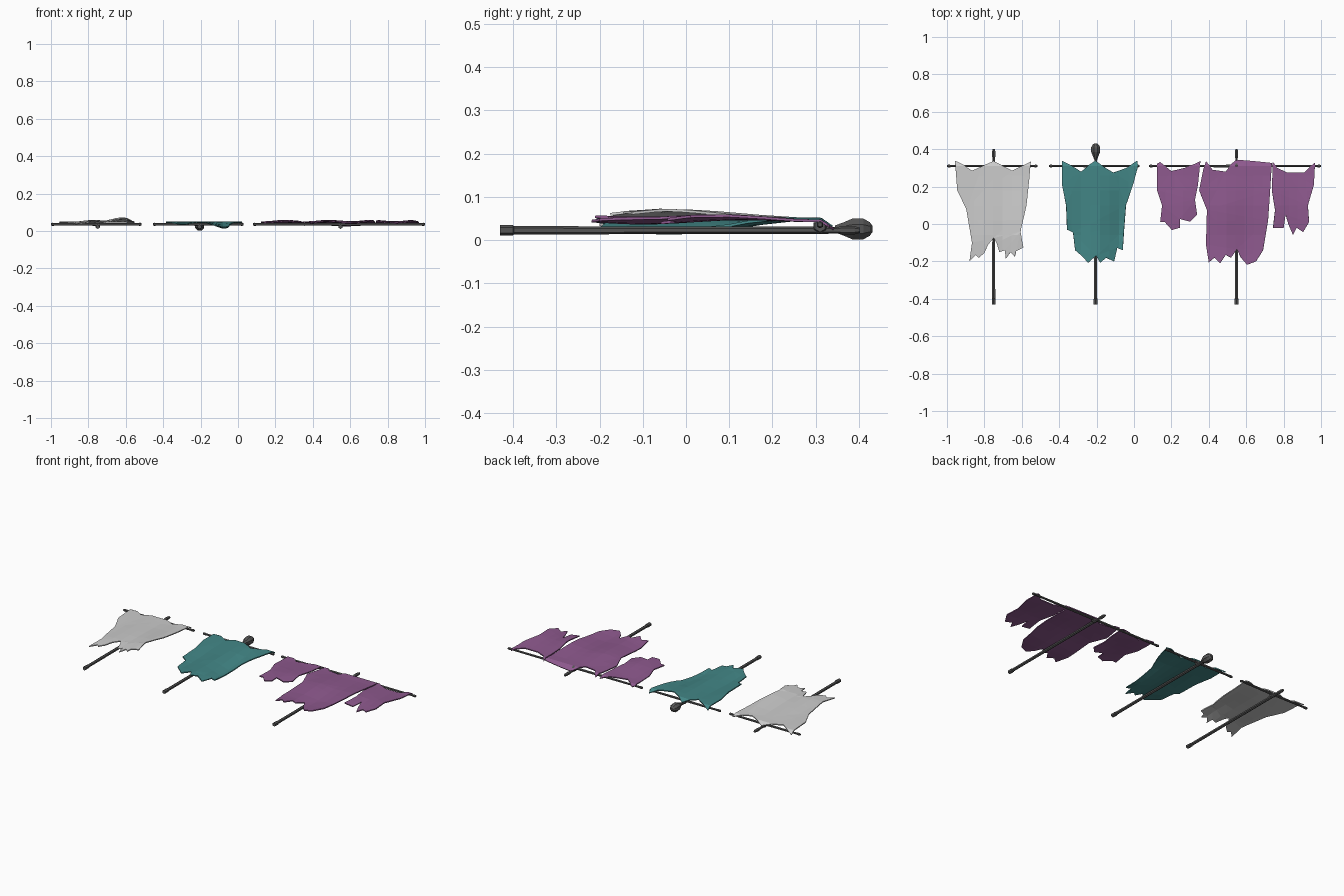
import bpy, bmesh, math
from mathutils import Vector

if "Cube" in bpy.data.objects:
    bpy.data.objects.remove(bpy.data.objects["Cube"])


def material(name, rgb):
    m = bpy.data.materials.new(name)
    m.diffuse_color = (*rgb, 1)
    m.use_nodes = True
    m.node_tree.nodes["Principled BSDF"].inputs["Base Color"].default_value = m.diffuse_color
    return m


WOOD = material("dark_wood", (0.09, 0.09, 0.09))
TEAL = material("teal_cloth", (0.055, 0.24, 0.24))
PURPLE = material("purple_cloth", (0.27, 0.10, 0.27))


def finish(bm, name, mat):
    bmesh.ops.recalc_face_normals(bm, faces=bm.faces)
    me = bpy.data.meshes.new(name)
    bm.to_mesh(me)
    bm.free()
    ob = bpy.data.objects.new(name, me)
    bpy.context.collection.objects.link(ob)
    if mat:
        me.materials.append(mat)
    return ob


def rod(name, start, axis, profile, sides=6):
    """Lathed stick: profile is (distance along axis, radius)."""
    bm = bmesh.new()
    start, axis = Vector(start), Vector(axis)
    up = Vector((0, 0, 1))
    side = axis.cross(up)
    rings = []
    for d, r in profile:
        rings.append([bm.verts.new(start + axis * d + r * (
            side * math.cos(math.tau * (i + .5) / sides) + up * math.sin(math.tau * (i + .5) / sides)))
            for i in range(sides)])
    for a, b in zip(rings, rings[1:]):
        for i in range(sides):
            j = (i + 1) % sides
            bm.faces.new((a[i], a[j], b[j], b[i]))
    bm.faces.new(rings[0])
    bm.faces.new(rings[-1])
    return finish(bm, name, WOOD)


def cloth(name, outline, height, mat):
    """Ragged flat outline, cut into a grid, given folds and thickness."""
    bm = bmesh.new()
    bm.faces.new([bm.verts.new((x, y, 0)) for x, y in outline])
    bmesh.ops.triangulate(bm, faces=bm.faces[:])
    xs = [p[0] for p in outline]
    n = max(4, round((max(xs) - min(xs)) / .05))
    cuts = [((min(xs) + (max(xs) - min(xs)) * i / n, 0, 0), (1, 0, 0)) for i in range(1, n)]
    cuts += [((0, y, 0), (0, 1, 0)) for y in (.31, .26, .18, .1, .02, -.06, -.14)]
    for co, no in cuts:
        bmesh.ops.bisect_plane(bm, geom=bm.verts[:] + bm.edges[:] + bm.faces[:],
                               dist=1e-4, plane_co=co, plane_no=no)
    for v in bm.verts:
        # cloth tips curl down over the crossbar
        v.co.z = height(v.co.x, v.co.y) - max(0, v.co.y - .312) * .7
    ob = finish(bm, name, mat)
    if ob.data.polygons[0].normal.z < 0:
        ob.data.flip_normals()
    s = ob.modifiers.new("thickness", 'SOLIDIFY')
    s.thickness = .006
    s.offset = 0
    return ob


def hang(y):
    """0 at the crossbar, 1 in the lower half of the cloth."""
    t = min(1, max(0, (.3 - y) / .33))
    return t * t * (3 - 2 * t)


def bump(x, centre, width):
    return math.exp(-((x - centre) / width) ** 2)


def grey_height(x, y):
    return (.049 + hang(y) * (.024 * bump(x, -.62, .07) + .01 * bump(x, -.78, .06) - .003)
            - .09 * max(0, -.08 - y))


def teal_height(x, y):
    return .049 + hang(y) * (.007 * math.cos((x + .2) * 34) - .007 - .024 * bump(x, -.065, .05)) * (1 if y > -.1 else .85)


def purple_height(x, y):
    return .049 + .006 * math.sin(x * 27 + 1) * hang(y) + .004 * math.sin(y * 16)


# frames: pole, crossbar and lashing for each banner
for name, px, x0, x1 in (("grey", -.75, -1, -.515), ("teal", -.205, -.455, .03), ("purple", .548, .08, 1)):
    rod(name + "_pole", (px, -.43, .023), (0, 1, 0),
        [(0, .012), (.03, .012), (.032, .0095), (.4, .009), (.74, .009), (.78, .007), (.79, .010), (.82, .0095), (.832, .006)])
    L = x1 - x0
    rod(name + "_crossbar", (x0, .31, .036), (1, 0, 0),
        [(0, .005), (.008, .0085), (.03, .0065), (L / 2, .008), (L - .03, .0065), (L - .008, .0085), (L, .005)])
    rod(name + "_lashing", (px - .012, .31, .032), (1, 0, 0), [(0, .013), (.006, .017), (.018, .017), (.024, .013)])

# knob on the middle pole
rod("teal_pole_knob", (-.205, .345, .026), (0, 1, 0),
    [(0, .009), (.018, .016), (.04, .026), (.065, .026), (.08, .017), (.086, .008)], 8)

# cloths
cloth("grey_cloth", [
    (-.957, .337), (-.91, .315), (-.866, .285), (-.81, .31), (-.75, .335), (-.69, .305), (-.652, .285), (-.60, .31),
    (-.552, .332), (-.56, .24), (-.575, .10), (-.607, -.04), (-.592, -.125), (-.63, -.145), (-.637, -.175), (-.66, -.15),
    (-.685, -.185), (-.69, -.14), (-.72, -.15), (-.735, -.10), (-.75, -.075), (-.78, -.11), (-.80, -.155), (-.83, -.18), (-.845, -.165),
    (-.88, -.20), (-.866, -.10), (-.897, .08), (-.945, .18)], grey_height, None)

cloth("teal_cloth", [
    (-.385, .337), (-.33, .31), (-.283, .28), (-.24, .315), (-.207, .337), (-.16, .305), (-.11, .275), (-.04, .30),
    (.017, .338), (.022, .31), (-.005, .21), (-.043, .10), (-.053, -.03), (-.06, -.14), (-.09, -.128), (-.107, -.20),
    (-.15, -.18), (-.18, -.207), (-.203, -.17), (-.245, -.207), (-.28, -.17), (-.315, -.14), (-.326, -.045), (-.358, -.03),
    (-.363, .10), (-.385, .21)], teal_height, TEAL)

cloth("purple_cloth_left", [
    (.123, .32), (.14, .33), (.20, .283), (.27, .30), (.33, .322), (.355, .335), (.342, .21), (.326, .13), (.337, .05),
    (.30, .012), (.245, .027), (.245, -.02), (.203, -.032), (.165, .01), (.14, .01), (.15, .10), (.123, .18)],
    purple_height, PURPLE)

cloth("purple_cloth_middle", [
    (.385, .335), (.42, .29), (.49, .28), (.52, .32), (.548, .342), (.64, .335), (.737, .325), (.728, .18), (.717, .02),
    (.69, -.14), (.652, -.20), (.604, -.218), (.572, -.18), (.55, -.135), (.519, -.18), (.49, -.165), (.46, -.21),
    (.43, -.18), (.40, -.205), (.385, -.11), (.39, .075), (.348, .18), (.37, .29)], purple_height, PURPLE)

cloth("purple_cloth_right", [
    (.742, .332), (.765, .30), (.82, .275), (.91, .275), (.945, .31), (.968, .327), (.962, .21), (.93, .10), (.936, .01),
    (.904, -.043), (.87, -.02), (.85, -.058), (.825, 0), (.81, .05), (.80, -.02), (.743, -.022), (.754, .075), (.737, .18)],
    purple_height, PURPLE)
